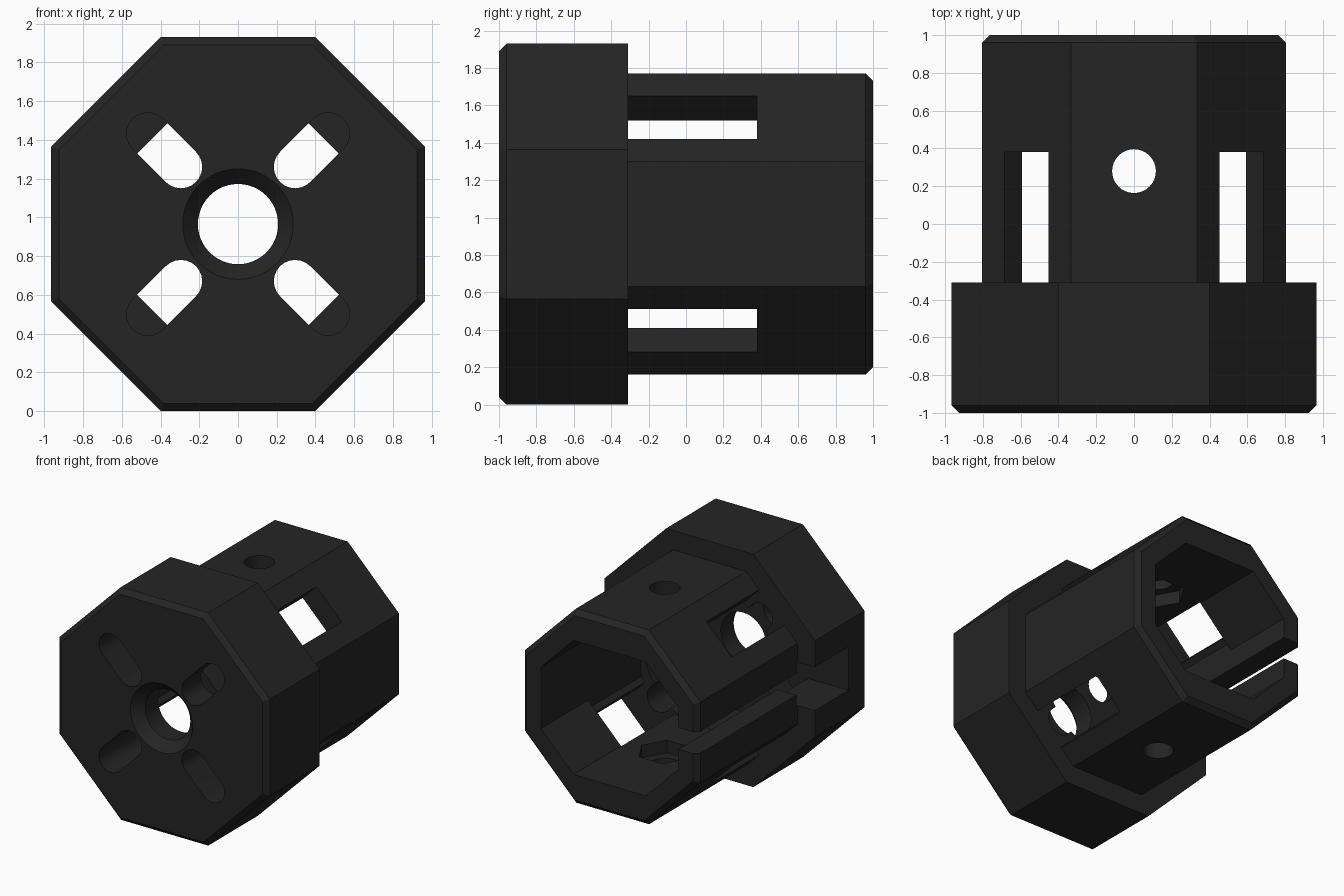
import bpy, bmesh, math
from mathutils import Matrix, Vector

if "Cube" in bpy.data.objects:
    bpy.data.objects.remove(bpy.data.objects["Cube"])

CZ = 0.965                      # height of the central axis
mat = bpy.data.materials.new("dark plastic")
mat.diffuse_color = (0.018, 0.018, 0.018, 1)
mat.use_nodes = True
mat.node_tree.nodes["Principled BSDF"].inputs["Base Color"].default_value = mat.diffuse_color


def octagon(ax, az, d):
    """Octagon outline from half width, half height and diagonal apothem."""
    r = d * math.sqrt(2)
    quarter = [(ax, r - ax), (r - az, az)]
    return (quarter + [(-x, z) for x, z in reversed(quarter)]
            + [(-x, -z) for x, z in quarter]
            + [(x, -z) for x, z in reversed(quarter)])


def circle(r, n):
    return [(r * math.cos(2 * math.pi * i / n), r * math.sin(2 * math.pi * i / n))
            for i in range(n)]


def loft(name, rings, turn=Matrix()):
    """Solid through rings (y, outline), turned, then lifted to the axis."""
    bm = bmesh.new()
    loops = [[bm.verts.new(turn @ Vector((x, y, z)) + Vector((0, 0, CZ)))
              for x, z in pts] for y, pts in rings]
    n = len(loops[0])
    for a, b in zip(loops, loops[1:]):
        for i in range(n):
            j = (i + 1) % n
            bm.faces.new((a[i], a[j], b[j], b[i]))
    bm.faces.new(loops[0])
    bm.faces.new(loops[-1])
    bmesh.ops.recalc_face_normals(bm, faces=bm.faces)
    me = bpy.data.meshes.new(name)
    bm.to_mesh(me)
    bm.free()
    me.materials.append(mat)
    ob = bpy.data.objects.new(name, me)
    bpy.context.collection.objects.link(ob)
    return ob


def box(name, x0, x1, y0, y1, z0, z1, turn=Matrix()):
    pts = [(x0, z0), (x1, z0), (x1, z1), (x0, z1)]
    return loft(name, [(y0, pts), (y1, pts)], turn)


def combine(target, tool, op='DIFFERENCE'):
    mod = target.modifiers.new(tool.name, 'BOOLEAN')
    mod.operation, mod.solver, mod.object = op, 'EXACT', tool
    bpy.context.view_layer.objects.active = target
    bpy.ops.object.modifier_apply(modifier=mod.name)
    bpy.data.objects.remove(tool)


def regular(a):
    return octagon(a, a, a)


# Wide front flange and narrower rear sleeve, each with a chamfered end
mount = loft("motor_mount", [(-1, regular(0.925)), (-0.96, regular(0.965)),
                             (-0.31, regular(0.965))])
sleeve = loft("rear_sleeve", [(-0.6, regular(0.805)), (0.96, regular(0.805)),
                              (1, regular(0.765))])
combine(mount, sleeve, 'UNION')

# Hollow interior: wide front chamber, rear mouth, round pocket in the flange
combine(mount, loft("chamber", [(-0.31, octagon(0.63, 0.555, 0.675)),
                                (0.38, octagon(0.63, 0.555, 0.675))]))
combine(mount, loft("mouth", [(0.3, octagon(0.63, 0.555, 0.626)),
                              (1.1, octagon(0.63, 0.555, 0.626))]))
combine(mount, loft("round_pocket", [(-0.75, circle(0.62, 64)),
                                     (-0.25, circle(0.62, 64))]))

# Countersunk shaft hole
combine(mount, loft("shaft_hole", [(-1.02, circle(0.305, 48)), (-0.92, circle(0.207, 48)),
                                   (-0.6, circle(0.207, 48))]))

# Four diagonal screw slots and four sleeve windows
slot = [(0.658 + 0.11 * math.cos(t), 0.11 * math.sin(t))
        for t in [math.pi * (i / 12 - 0.5) for i in range(13)]]
slot += [(1.075 - x, -z) for x, z in slot]
for k in range(4):
    turn = Matrix.Rotation(math.radians(45 + 90 * k), 4, 'Y')
    combine(mount, loft("screw_slot", [(-1.1, slot), (-0.25, slot)], turn))
    combine(mount, box("window", 0.5, 1.0, -0.31, 0.38, -0.163, 0.163, turn))

# Cross screw hole with a hexagonal nut pocket in each inner wall
upright = Matrix.Translation((0, 0.28, 0)) @ Matrix.Rotation(math.pi / 2, 4, 'X')
combine(mount, loft("cross_hole", [(-1, circle(0.116, 32)), (1, circle(0.116, 32))], upright))
combine(mount, loft("nut_pocket", [(-0.66, circle(0.21, 6)), (0.66, circle(0.21, 6))], upright))

# Cable slit along the left wall and its wider notch in the flange
combine(mount, box("cable_slit", -1.2, -0.4, -0.31, 1.1, -0.09, 0.09))
combine(mount, box("cable_notch", -1.2, -0.4, -0.75, -0.3, -0.18, 0.18))

bpy.ops.object.select_all(action='DESELECT')
mount.select_set(True)
bpy.context.view_layer.objects.active = mount
bpy.ops.object.shade_smooth_by_angle(angle=math.radians(25))
